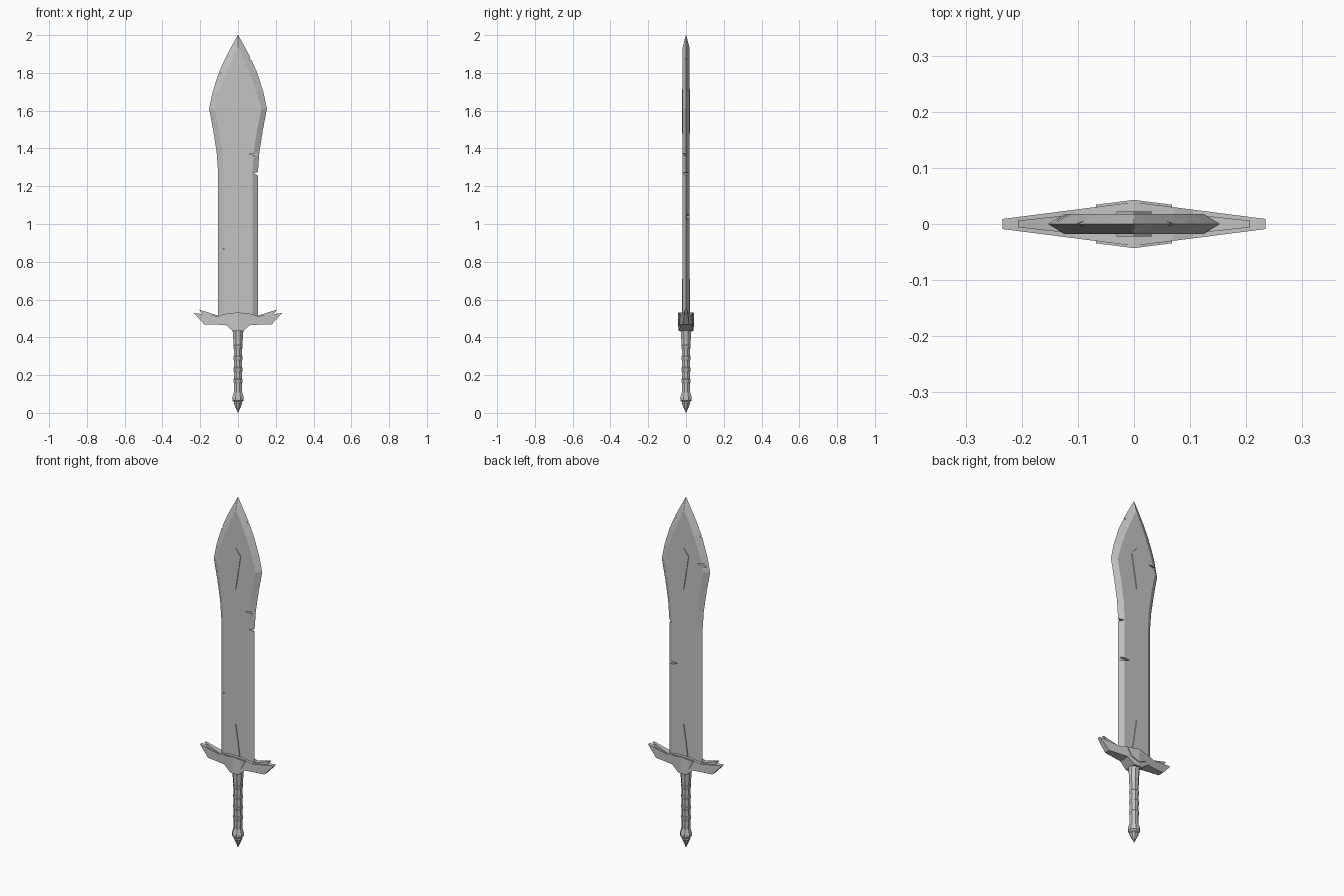
import bpy
import bmesh
import math

if "Cube" in bpy.data.objects:
    bpy.data.objects.remove(bpy.data.objects["Cube"])

STEEL = (0.55, 0.55, 0.55, 1)
steel = bpy.data.materials.new("grey steel")
steel.use_nodes = True
steel.diffuse_color = STEEL
steel.node_tree.nodes["Principled BSDF"].inputs["Base Color"].default_value = STEEL


def finish(name, bm):
    """Clean a bmesh and turn it into a flat shaded object."""
    bmesh.ops.remove_doubles(bm, verts=bm.verts, dist=0.0002)
    bmesh.ops.recalc_face_normals(bm, faces=bm.faces)
    mesh = bpy.data.meshes.new(name)
    bm.to_mesh(mesh)
    bm.free()
    obj = bpy.data.objects.new(name, mesh)
    bpy.context.collection.objects.link(obj)
    mesh.materials.append(steel)
    return obj


def loft(bm, rings):
    """Skin a stack of equal-length rings and cap both ends."""
    loops = [[bm.verts.new(p) for p in ring] for ring in rings]
    for a, b in zip(loops, loops[1:]):
        for i in range(len(a)):
            j = (i + 1) % len(a)
            bm.faces.new((a[i], a[j], b[j], b[i]))
    bm.faces.new(loops[0])
    bm.faces.new(loops[-1])


def mirrored_slab(name, half, depth):
    """Extrude a half outline (x, z) both ways in y, mirrored in x; depth depends on x."""
    bm = bmesh.new()
    for s in (1, -1):
        front = [bm.verts.new((s * x, -depth(x), z)) for x, z in half]
        back = [bm.verts.new((s * x, depth(x), z)) for x, z in half]
        bm.faces.new(front)
        bm.faces.new(back)
        for i in range(len(half) - 1):
            bm.faces.new((front[i], front[i + 1], back[i + 1], back[i]))
    return finish(name, bm)


# Blade: hexagonal section, (height, edge half width, flat half width)
T = 0.018
levels = [(0.49, 0.105, 0.077), (1.27, 0.105, 0.077), (1.38, 0.113, 0.083),
          (1.5, 0.132, 0.101), (1.61, 0.153, 0.124), (1.7, 0.134, 0.098),
          (1.8, 0.102, 0.062), (1.88, 0.066, 0.026), (1.935, 0.037, 0.0005)]
bm = bmesh.new()
rings = [[(-o, 0, z), (-i, -T, z), (i, -T, z), (o, 0, z), (i, T, z), (-i, T, z)]
         for z, o, i in levels]
rings.append([(k * 0.0005, (k % 2) * 0.0005, 2) for k in range(6)])
rings[-1] = [(0.001 * math.cos(math.pi + k * math.pi / 3),
              0.001 * math.sin(math.pi + k * math.pi / 3), 2) for k in range(6)]
loft(bm, rings)
blade = finish("blade", bm)

# Battle damage: wedges (inner x, outer x, z, half height, y from, y to)
wedges = [(0.078, 0.13, 1.262, 0.016, -0.05, 0.05),
          (-0.088, -0.13, 1.795, 0.013, -0.05, 0.05),
          (0.056, 0.1, 1.868, 0.012, -0.05, 0.05),
          (0.055, 0.104, 1.367, 0.007, -0.05, -0.006),
          (-0.066, -0.098, 0.865, 0.006, -0.05, -0.006),
          (0.04, 0.125, 1.035, 0.018, 0.004, 0.05),
          (-0.08, -0.136, 1.645, 0.011, 0.004, 0.05)]
bm = bmesh.new()
for xi, xo, z, h, y0, y1 in wedges:
    loft(bm, [[(xi, y, z + h / 2), (xo, y, z + h), (xo, y, z - h)] for y in (y0, y1)])
cutter = finish("notch_cutter", bm)
cutter.hide_render = True
cut = blade.modifiers.new("notches", "BOOLEAN")
cut.operation = "DIFFERENCE"
cut.solver = "EXACT"
cut.object = cutter
bpy.context.view_layer.objects.active = blade
bpy.ops.object.modifier_apply(modifier=cut.name)
bpy.data.objects.remove(cutter)

# Raised inlays on both faces of the blade
mirrored_slab("lower_inlay", [(0, 0.71), (0.031, 0.5), (0, 0.5)], lambda x: T + 0.004)
mirrored_slab("upper_inlay", [(0, 1.715), (0.031, 1.675), (0, 1.48)], lambda x: T + 0.004)


# Guard: tapering wings, upper spikes and a raised shield
def taper(x):
    return 0.039 - 0.128 * x


mirrored_slab("guard_wings", [(0, 0.532), (0.07, 0.524), (0.105, 0.512), (0.234, 0.529),
                              (0.178, 0.468), (0.066, 0.466), (0.025, 0.433), (0, 0.433)], taper)
mirrored_slab("guard_spikes", [(0, 0.49), (0.09, 0.51), (0.207, 0.547), (0.17, 0.5), (0, 0.48)],
              lambda x: 0.028 - 0.106 * x)
mirrored_slab("guard_shield", [(0, 0.53), (0.068, 0.518), (0.045, 0.475), (0, 0.455)],
              lambda x: taper(x) + 0.004)


# Grip and pommel: eight-sided turned parts, (radius, height) from the bottom
def turned(name, profile, sides=8):
    bm = bmesh.new()
    turn = math.tau / sides
    loft(bm, [[(r * math.cos((k + 0.5) * turn), r * math.sin((k + 0.5) * turn), z)
               for k in range(sides)] for r, z in profile])
    return finish(name, bm)


turned("collar", [(0.025, 0.36), (0.031, 0.44)])
for k in range(4):
    z = 0.12 + 0.06 * k
    turned("grip_wrap_%d" % (k + 1), [(0.023, z), (0.023, z + 0.035), (0.027, z + 0.05),
                                      (0.027, z + 0.058), (0.023, z + 0.062)])
turned("pommel", [(0.02, 0.055), (0.032, 0.066), (0.033, 0.082), (0.024, 0.108), (0.024, 0.122)])
turned("pommel_spike", [(0.001, 0), (0.024, 0.05), (0.02, 0.062)])
